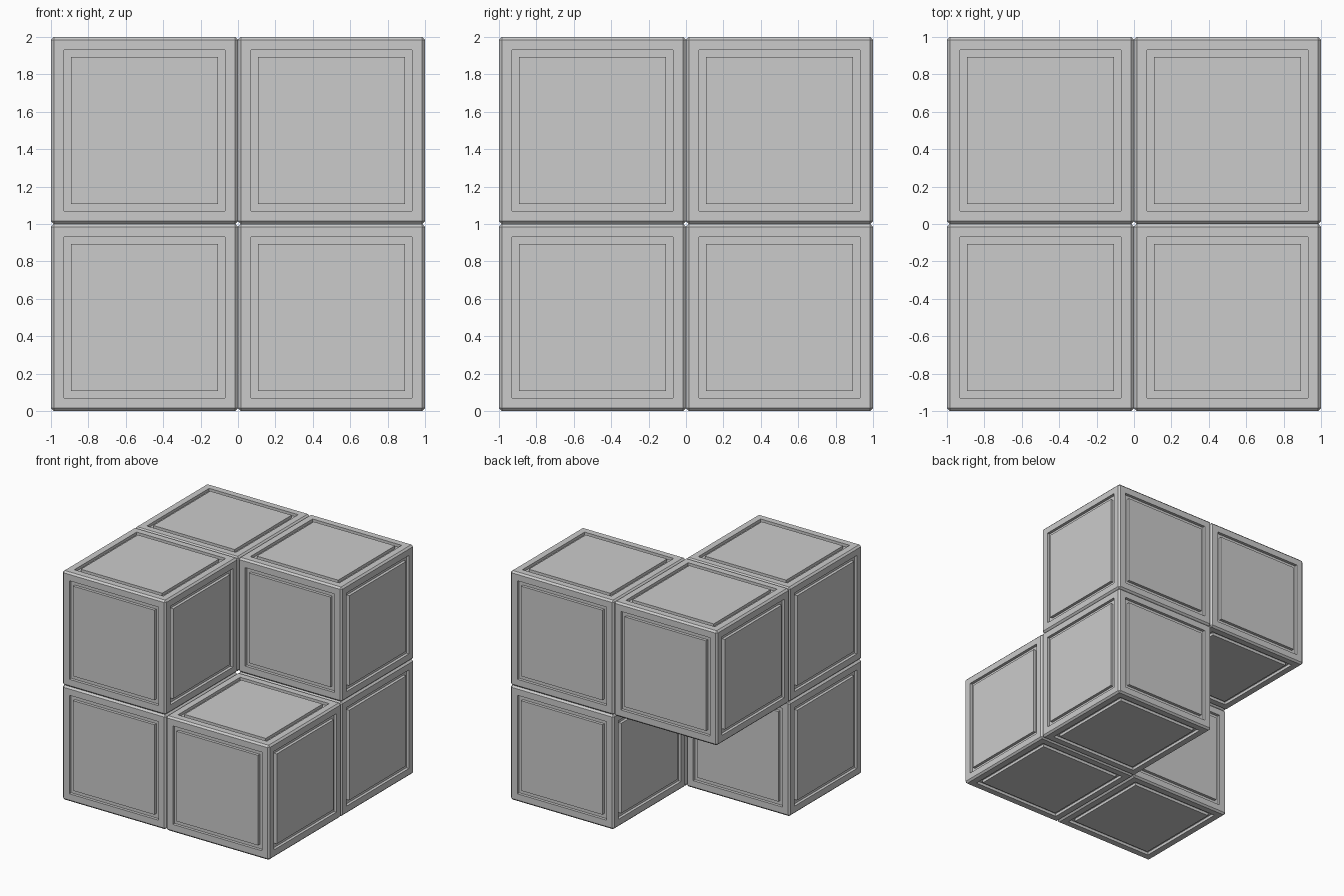
import bpy, bmesh

if "Cube" in bpy.data.objects:
    bpy.data.objects.remove(bpy.data.objects["Cube"])

BEVEL, FRAME, GROOVE, DEPTH = 0.015, 0.07, 0.037, 0.025


def make_block_mesh():
    # Chamfered unit cube with a square groove around a panel on each face
    bm = bmesh.new()
    bmesh.ops.create_cube(bm, size=1.0)
    bmesh.ops.bevel(bm, geom=bm.edges[:], offset=BEVEL, segments=1,
                    affect='EDGES', profile=0.5)
    bm.normal_update()
    panels = [f for f in bm.faces if f.calc_area() > 0.5]
    # frame, outer groove wall, groove floor, inner groove wall
    for thickness, depth in ((FRAME - BEVEL, 0), (0, -DEPTH), (GROOVE, 0), (0, DEPTH)):
        bmesh.ops.inset_individual(bm, faces=panels, thickness=thickness,
                                   depth=depth, use_even_offset=True)
        bm.normal_update()
    mesh = bpy.data.meshes.new("panel_block")
    bm.to_mesh(mesh)
    bm.free()
    return mesh


# Two-by-two-by-two stack with two opposite blocks left out
block = make_block_mesh()
missing = {(1, -1, 1), (-1, 1, 0)}
for x in (-1, 1):
    for y in (-1, 1):
        for level in (0, 1):
            if (x, y, level) in missing:
                continue
            name = "_".join(("upper" if level else "lower",
                             "front" if y < 0 else "back",
                             "left" if x < 0 else "right", "block"))
            obj = bpy.data.objects.new(name, block)
            obj.location = (x * 0.5, y * 0.5, level + 0.5)
            bpy.context.collection.objects.link(obj)
